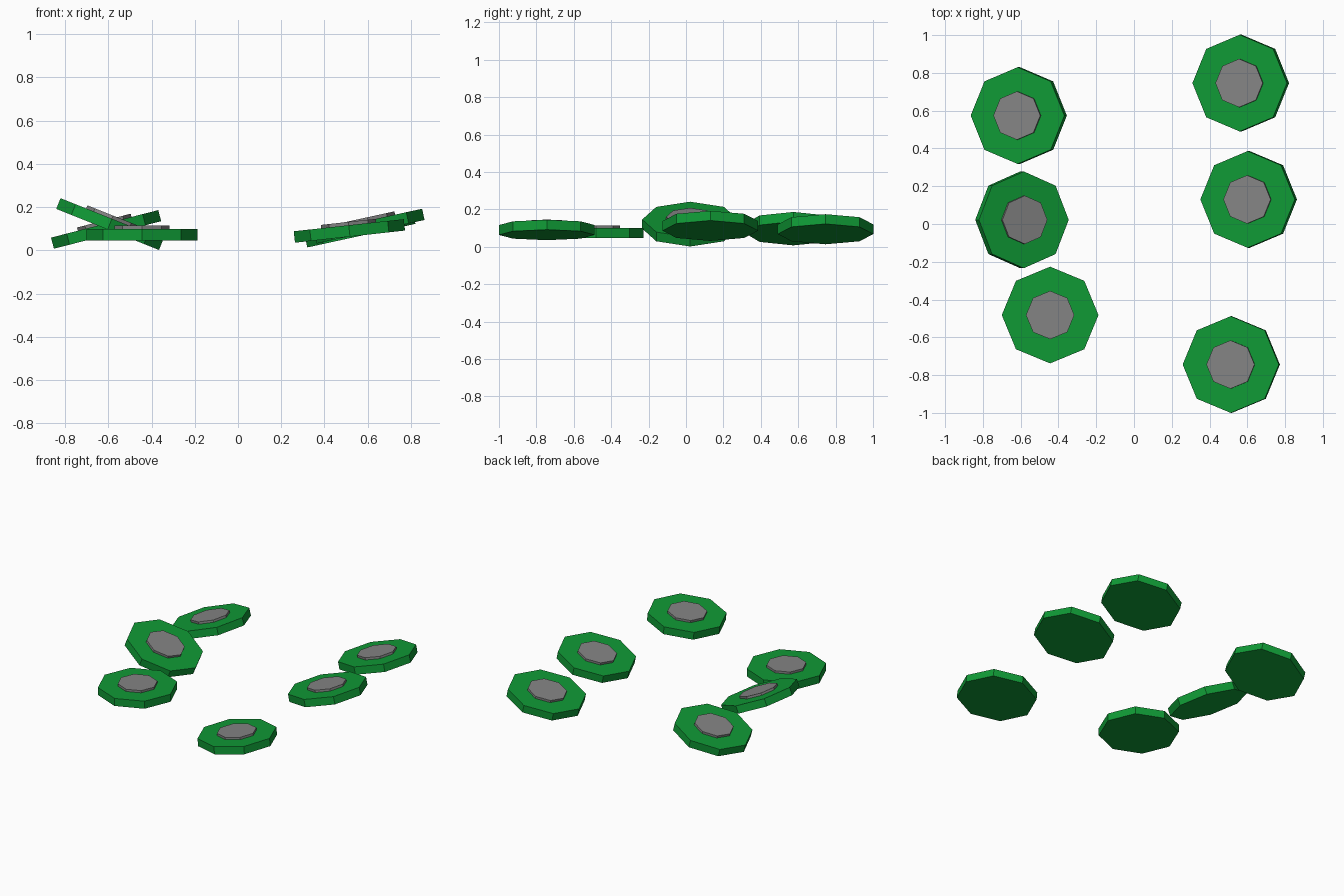
import bpy, bmesh, math
from mathutils import Matrix

if "Cube" in bpy.data.objects:
    bpy.data.objects.remove(bpy.data.objects["Cube"])


def material(name, colour):
    m = bpy.data.materials.new(name)
    m.diffuse_color = (*colour, 1)
    m.use_nodes = True
    m.node_tree.nodes["Principled BSDF"].inputs["Base Color"].default_value = m.diffuse_color
    return m


green = material("leaf green", (0.005, 0.32, 0.036))
grey = material("mid grey", (0.23, 0.23, 0.23))


def octagon(name, radius, z0, z1, mat, place):
    """Flat octagonal slab with corners on the axes, between local heights z0 and z1."""
    bm = bmesh.new()
    ring = [bm.verts.new((radius * math.cos(i * math.pi / 4),
                          radius * math.sin(i * math.pi / 4), z0)) for i in range(8)]
    base = bm.faces.new(ring)
    top = bmesh.ops.extrude_face_region(bm, geom=[base])
    bmesh.ops.translate(bm, vec=(0, 0, z1 - z0),
                        verts=[g for g in top["geom"] if isinstance(g, bmesh.types.BMVert)])
    bmesh.ops.recalc_face_normals(bm, faces=bm.faces)
    me = bpy.data.meshes.new(name)
    bm.to_mesh(me)
    bm.free()
    me.materials.append(mat)
    ob = bpy.data.objects.new(name, me)
    ob.matrix_world = place
    bpy.context.collection.objects.link(ob)


# Six scattered pads: centre x, y, z and tilt about y in degrees
pads = [
    (-0.610, 0.574, 0.097, -14.4),
    (-0.593, 0.022, 0.1215, 21.8),
    (-0.444, -0.482, 0.073, 0.0),
    (0.565, 0.746, 0.094, -12.3),
    (0.607, 0.130, 0.112, -12.3),
    (0.515, -0.744, 0.090, -6.3),
]
for n, (x, y, z, tilt) in enumerate(pads, 1):
    place = Matrix.Translation((x, y, z)) @ Matrix.Rotation(math.radians(tilt), 4, "Y")
    octagon(f"pad_{n}", 0.256, -0.0265, 0.0265, green, place)   # green disc
    octagon(f"pad_centre_{n}", 0.128, 0.0, 0.042, grey, place)  # raised grey middle
